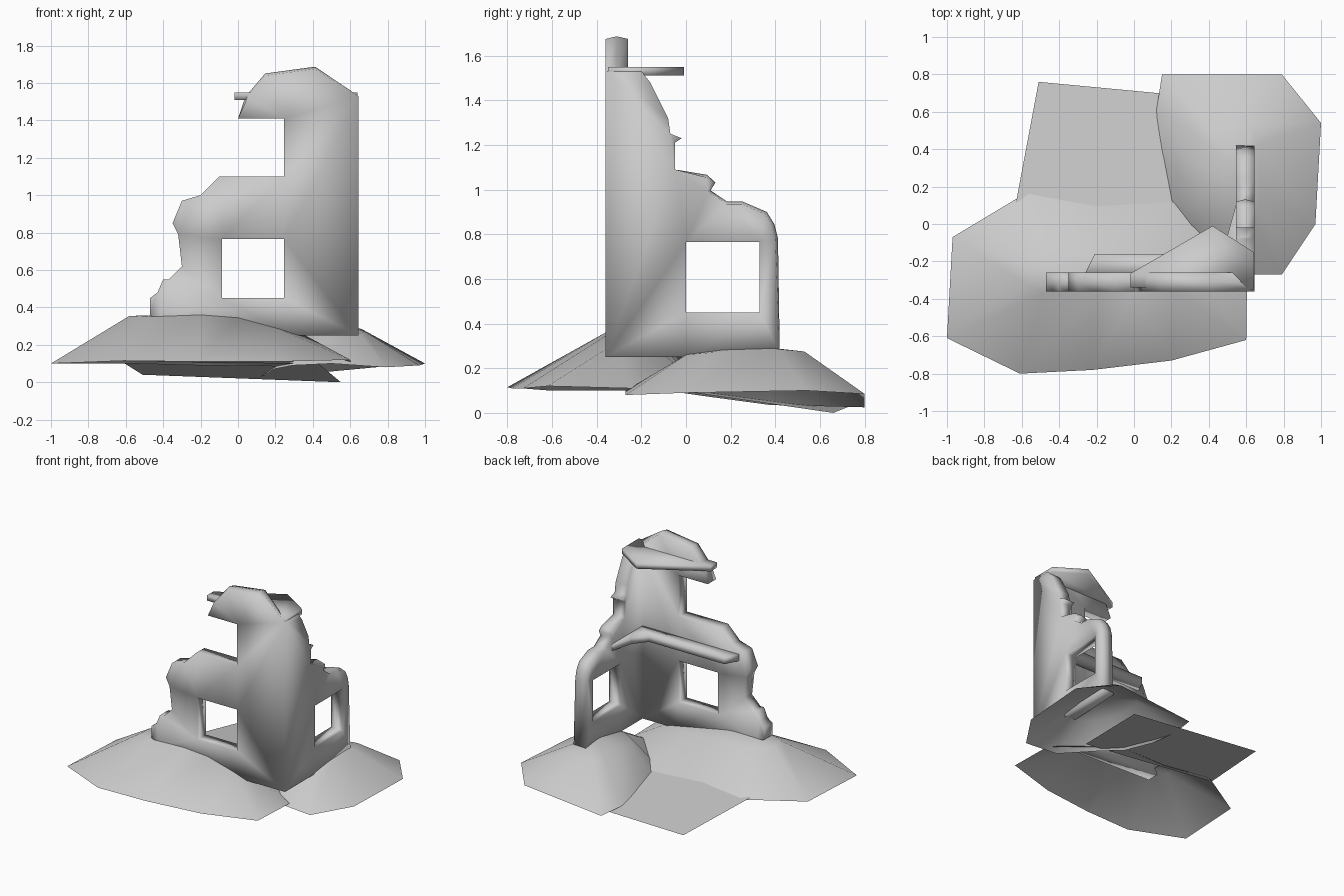
import bpy, bmesh
from mathutils import Vector

if "Cube" in bpy.data.objects:
    bpy.data.objects.remove(bpy.data.objects["Cube"])


def finish(bm, name, recalc=True):
    if recalc:
        bmesh.ops.recalc_face_normals(bm, faces=bm.faces)
    for f in bm.faces:
        f.smooth = True
    me = bpy.data.meshes.new(name)
    bm.to_mesh(me)
    bm.free()
    ob = bpy.data.objects.new(name, me)
    bpy.context.collection.objects.link(ob)
    return ob


def wall(bm, outline, window, place, depths, broken, ridge=0.012):
    """Plate with a window hole; broken outline points get a raised mid ridge."""
    front, back = [], []
    a, b, c, d = window
    for pts, is_outer in ((outline, True), ([(a, c), (b, c), (b, d), (a, d)], False)):
        n = len(pts)
        layers = []
        for k, dep in enumerate((depths[0], sum(depths) / 2, depths[1])):
            row = []
            for i, p in enumerate(pts):
                q = Vector(p)
                if is_outer and k == 1 and broken[0] <= i <= broken[1]:
                    t = Vector(pts[(i + 1) % n]) - Vector(pts[i - 1])
                    q += Vector((t.y, -t.x)).normalized() * ridge
                row.append(bm.verts.new(place(q.x, q.y, dep)))
            layers.append(row)
        for lo, hi in zip(layers, layers[1:]):
            for i in range(n):
                j = (i + 1) % n
                bm.faces.new((lo[i], lo[j], hi[j], hi[i]))
        for row, store in ((layers[0], front), (layers[2], back)):
            store += [bm.edges.get((row[i], row[(i + 1) % n])) for i in range(n)]
    for edges in (front, back):
        bmesh.ops.triangle_fill(bm, use_beauty=True, use_dissolve=False, edges=edges)


def slab(name, pts, z0, z1):
    bm = bmesh.new()
    lo = [bm.verts.new((x, y, z0)) for x, y in pts]
    hi = [bm.verts.new((x, y, z1)) for x, y in pts]
    bm.faces.new(lo)
    bm.faces.new(hi)
    for i in range(len(pts)):
        j = (i + 1) % len(pts)
        bm.faces.new((lo[i], lo[j], hi[j], hi[i]))
    return finish(bm, name)


def mound(name, outer, inner, top):
    """Open sheet: rim, plateau ring and a top point (counter-clockwise)."""
    bm = bmesh.new()
    o = [bm.verts.new(p) for p in outer]
    i = [bm.verts.new(p) for p in inner]
    t = bm.verts.new(top)
    for k in range(len(o)):
        j = (k + 1) % len(o)
        bm.faces.new((o[k], o[j], i[j], i[k]))
        bm.faces.new((i[k], i[j], t))
    return finish(bm, name, recalc=False)


walls = bmesh.new()
# Front wall, counter-clockwise in x, z; its right end is mitred
wall(walls,
     [(-0.44, 0.27), (0.27, 0.25), (0.645, 0.25), (0.645, 1.53), (0.41, 1.675),
      (0.15, 1.64), (0.05, 1.52), (0.0, 1.41), (0.245, 1.41), (0.245, 1.10),
      (-0.10, 1.10), (-0.20, 1.0), (-0.30, 0.97), (-0.35, 0.85), (-0.32, 0.79),
      (-0.30, 0.62), (-0.37, 0.55), (-0.40, 0.55), (-0.43, 0.48), (-0.47, 0.45),
      (-0.47, 0.36), (-0.41, 0.32)],
     (-0.085, 0.245, 0.45, 0.765),
     lambda u, v, d: (0.285 - d if u > 0.64 else u, d, v), (-0.36, -0.26), (4, 6))

# Side wall, counter-clockwise in y, z; its front end is mitred
wall(walls,
     [(-0.36, 0.25), (0.0, 0.25), (0.42, 0.27), (0.40, 0.78), (0.385, 0.84),
      (0.355, 0.89), (0.25, 0.935), (0.18, 0.935), (0.10, 0.99), (0.12, 1.03),
      (0.09, 1.055), (-0.05, 1.09), (-0.05, 1.21), (-0.02, 1.23), (-0.07, 1.25),
      (-0.08, 1.32), (-0.16, 1.48), (-0.20, 1.53), (-0.36, 1.53)],
     (0.0, 0.33, 0.45, 0.765),
     lambda u, v, d: (d, 0.285 - d if u < -0.35 else u, v), (0.645, 0.545), (3, 10))

# Weld both walls into one corner
mitre = [f for f in walls.faces if all(abs(v.co.x + v.co.y - 0.285) < 1e-4 for v in f.verts)]
bmesh.ops.delete(walls, geom=mitre, context='FACES_ONLY')
bmesh.ops.remove_doubles(walls, verts=walls.verts, dist=1e-4)
finish(walls, "ruined_walls")

# Remains of the two floors
slab("upper_floor", [(-0.02, -0.34), (-0.02, -0.265), (0.42, -0.01), (0.64, -0.15),
                     (0.64, -0.35)], 1.51, 1.55)
slab("lower_floor", [(-0.27, -0.28), (-0.21, -0.16), (0.42, -0.16), (0.50, -0.06),
                     (0.55, 0.12), (0.6, 0.12), (0.6, -0.28)], 0.90, 0.95)

# Earth mounds under the walls
mound("front_mound",
      [(-1, -.61, .10), (-.61, -.80, .115), (-.22, -.78, .11), (.20, -.73, .11), (.60, -.62, .12),
       (.605, -.25, .11), (.22, .12, .085), (-.20, .11, .09), (-.57, .17, .10), (-.97, -.07, .10)],
      [(-.58, -.32, .355), (-.48, -.37, .35), (-.20, -.36, .36), (0, -.36, .345), (.22, -.36, .285),
       (.36, -.28, .25), (.10, -.15, .30), (-.20, -.15, .33), (-.45, -.13, .34), (-.58, -.22, .35)],
      (-.2, -.28, .36))
mound("right_mound",
      [(.12, .61, .03), (.14, .38, .035), (.19, .12, .07), (.29, -.02, .09), (.50, -.27, .10),
       (.79, -.27, .08), (.97, 0, .09), (1, .54, .10), (.79, .80, .085), (.15, .80, .025)],
      [(.35, .46, .26), (.32, .32, .27), (.35, .16, .265), (.42, .06, .26), (.50, 0, .25),
       (.65, 0, .26), (.68, .12, .27), (.66, .42, .285), (.63, .53, .275), (.42, .51, .265)],
      (.58, .26, .305))

# Tilted ground sheet between the mounds
bm = bmesh.new()
bm.faces.new([bm.verts.new(p) for p in
              ((-.63, .12, .115), (.43, -.03, .10), (.55, .66, .0), (-.51, .76, .04))])
finish(bm, "ground_sheet", recalc=False)
